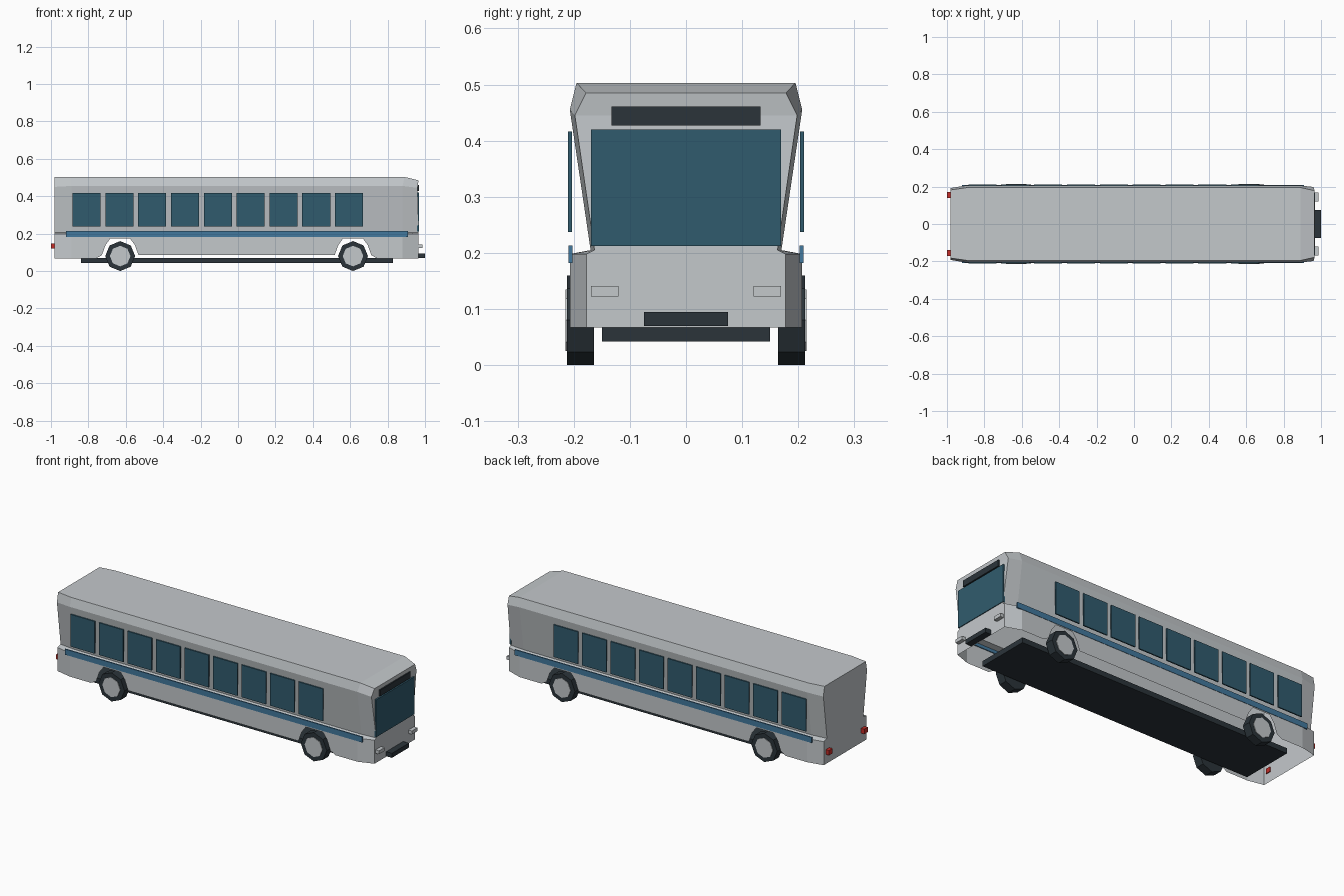
import bpy, bmesh, math

if "Cube" in bpy.data.objects:
    bpy.data.objects.remove(bpy.data.objects["Cube"])


def material(name, r, g, b):
    m = bpy.data.materials.new(name)
    m.diffuse_color = (r, g, b, 1)
    m.use_nodes = True
    m.node_tree.nodes["Principled BSDF"].inputs["Base Color"].default_value = m.diffuse_color
    return m


PAINT = material("light_grey_paint", 0.55, 0.58, 0.60)
GLASS = material("blue_glass", 0.030, 0.105, 0.155)
STRIPE = material("stripe_blue", 0.055, 0.19, 0.34)
DARK = material("dark_rubber", 0.024, 0.034, 0.042)
RED = material("tail_red", 0.55, 0.025, 0.02)


def finish(name, bm, mat):
    me = bpy.data.meshes.new(name)
    bm.to_mesh(me)
    bm.free()
    me.materials.append(mat)
    ob = bpy.data.objects.new(name, me)
    bpy.context.collection.objects.link(ob)
    return ob


def box(name, x, y, z, mat):
    """Box from (min, max) ranges."""
    bm = bmesh.new()
    bmesh.ops.create_cube(bm, size=1)
    for v in bm.verts:
        v.co = [r[0] if c < 0 else r[1] for r, c in zip((x, y, z), v.co)]
    return finish(name, bm, mat)


def disc(name, x, y0, y1, z, radius, mat):
    """Eight-sided cylinder along y with a corner at the bottom."""
    bm = bmesh.new()
    rings = [[bm.verts.new((x + radius * math.sin(i * math.pi / 4), y,
                            z - radius * math.cos(i * math.pi / 4)))
              for i in range(8)] for y in (y0, y1)]
    for i in range(8):
        j = (i + 1) % 8
        bm.faces.new((rings[0][i], rings[0][j], rings[1][j], rings[1][i]))
    bm.faces.new(rings[0])
    bm.faces.new(rings[1])
    bmesh.ops.recalc_face_normals(bm, faces=bm.faces)
    return finish(name, bm, mat)


# Body shell: half sections (x, y, z) from skirt bottom to roof edge
BOTTOM = 0.067
AXLES = (-0.63, 0.615)
sections = [
    [(-0.98, 0.188, BOTTOM), (-0.98, 0.188, 0.198), (-0.98, 0.160, 0.205),
     (-0.98, 0.192, 0.45), (-0.98, 0.182, 0.503)],
    [(-0.89, 0.207, BOTTOM), (-0.89, 0.207, 0.198), (-0.89, 0.170, 0.205),
     (-0.89, 0.207, 0.455), (-0.89, 0.195, 0.503)],
    [(0.88, 0.207, BOTTOM), (0.88, 0.207, 0.198), (0.88, 0.170, 0.205),
     (0.88, 0.207, 0.455), (0.89, 0.195, 0.503)],
    [(0.965, 0.177, BOTTOM), (0.965, 0.177, 0.198), (0.965, 0.163, 0.205),
     (0.96, 0.198, 0.445), (0.965, 0.178, 0.485)],
]
# Outline of one wheel opening relative to the axle
arch = [(-0.13, BOTTOM), (-0.098, 0.085), (-0.078, 0.14), (-0.052, 0.175),
        (0.052, 0.175), (0.078, 0.14), (0.098, 0.085), (0.13, BOTTOM)]

bm = bmesh.new()
sides = {}
for s in (-1, 1):
    g = [[bm.verts.new((x, s * y, z)) for x, y, z in sec] for sec in sections]
    sides[s] = g
    for i in range(3):
        for k in range(4):
            if i == 1 and k == 0:
                # Skirt panel with wheel openings and a raised sill between
                rear = [(AXLES[0] + dx, z) for dx, z in arch[:-1]]
                front = [(AXLES[1] + dx, z) for dx, z in arch[1:]]
                edge = [bm.verts.new((x, s * 0.207, z)) for x, z in rear + front]
                bm.faces.new([g[1][0]] + edge + [g[2][0], g[2][1], g[1][1]])
            else:
                bm.faces.new((g[i][k], g[i + 1][k], g[i + 1][k + 1], g[i][k + 1]))
L, R = sides[-1], sides[1]
for i in range(3):  # roof
    bm.faces.new((L[i][4], L[i + 1][4], R[i + 1][4], R[i][4]))
for i in (0, 3):  # rear and front ends
    for k in range(4):
        bm.faces.new((L[i][k], L[i][k + 1], R[i][k + 1], R[i][k]))
bmesh.ops.recalc_face_normals(bm, faces=bm.faces)
finish("body_shell", bm, PAINT)

# Underbody
box("chassis", (-0.84, 0.83), (-0.15, 0.15), (0.042, 0.071), DARK)

# Front end
box("windshield", (0.958, 0.969), (-0.169, 0.169), (0.212, 0.42), GLASS)
box("sign_panel", (0.958, 0.969), (-0.133, 0.133), (0.427, 0.461), DARK)
box("front_bumper", (0.964, 1.0), (-0.075, 0.075), (0.07, 0.095), DARK)

for s, side in ((-1, "right"), (1, "left")):
    def span(a, b):
        return tuple(sorted((s * a, s * b)))

    # Side windows and stripe
    for i in range(9):
        x = -0.81 + i * 0.1755
        box(f"{side}_window_{i + 1}", (x - 0.075, x + 0.075),
            span(0.203, 0.21), (0.237, 0.416), GLASS)
    box(f"{side}_stripe", (-0.92, 0.91), span(0.202, 0.209), (0.182, 0.213), STRIPE)

    # Lamps
    box(f"{side}_headlight", (0.96, 0.986), span(0.12, 0.169), (0.122, 0.141), PAINT)
    box(f"{side}_tail_light", (-1.0, -0.975), span(0.14, 0.17), (0.12, 0.147), RED)

    # Wheels
    for x, end in zip(AXLES, ("rear", "front")):
        disc(f"{side}_{end}_tire", x, s * 0.164, s * 0.212, 0.08, 0.08, DARK)
        disc(f"{side}_{end}_hub", x, s * 0.2, s * 0.215, 0.08, 0.055, PAINT)
